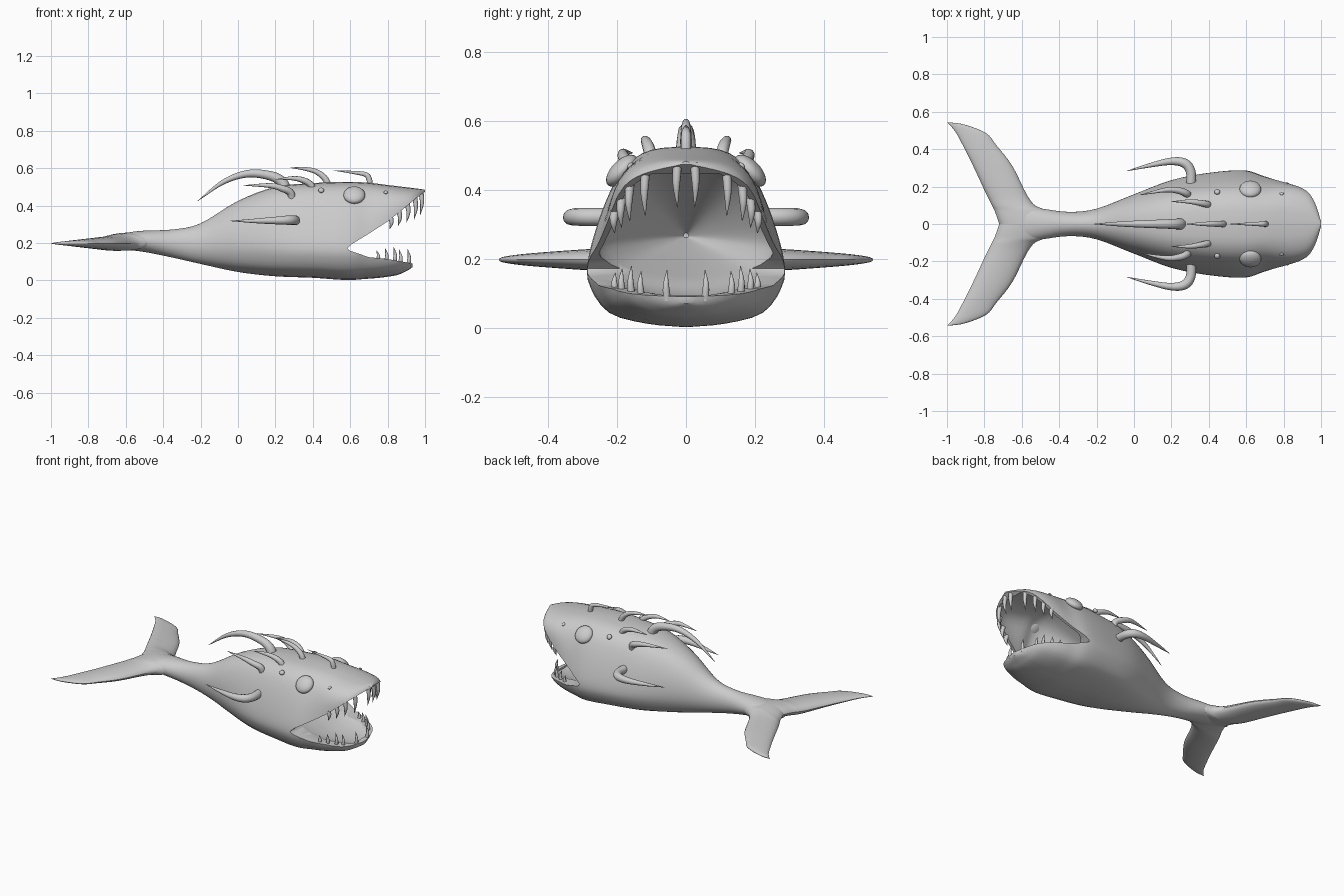
import bpy, bmesh, math
from mathutils import Vector, Matrix

if "Cube" in bpy.data.objects:
    bpy.data.objects.remove(bpy.data.objects["Cube"])


def resample(pts, n):
    """Catmull-Rom through tuples, n steps per segment."""
    p = [Vector(q) for q in pts]
    p = [p[0] * 2 - p[1]] + p + [p[-1] * 2 - p[-2]]
    out = []
    for i in range(1, len(p) - 2):
        a, b, c, d = p[i - 1:i + 3]
        for k in range(n):
            t = k / n
            out.append(0.5 * (2 * b + (c - a) * t + (2 * a - 5 * b + 4 * c - d) * t * t
                              + (3 * b - a - 3 * c + d) * t ** 3))
    return out + [p[-2]]


def step(a, b, x):
    t = min(1, max(0, (x - a) / (b - a)))
    return t * t * (3 - 2 * t)


def loft(name, rings, angle=40):
    """Skin a list of equal-length closed rings and cap both ends."""
    bm = bmesh.new()
    vs = [[bm.verts.new(p) for p in r] for r in rings]
    n = len(rings[0])
    for a, b in zip(vs, vs[1:]):
        for i in range(n):
            j = (i + 1) % n
            bm.faces.new((a[i], a[j], b[j], b[i]))
    bm.faces.new(vs[0])
    bm.faces.new(vs[-1])
    bmesh.ops.recalc_face_normals(bm, faces=bm.faces)
    return finish(name, bm, angle)


def finish(name, bm, angle=40):
    me = bpy.data.meshes.new(name)
    bm.to_mesh(me)
    bm.free()
    ob = bpy.data.objects.new(name, me)
    bpy.context.collection.objects.link(ob)
    smooth(ob, angle)
    return ob


def smooth(ob, angle=40):
    bpy.ops.object.select_all(action='DESELECT')
    ob.select_set(True)
    bpy.context.view_layer.objects.active = ob
    bpy.ops.object.shade_smooth_by_angle(angle=math.radians(angle))


def tube(name, path, radii, sides=12, n=6):
    """Tapering round horn along a smooth path."""
    pts = resample([(*p, r) for p, r in zip(path, radii)], n)
    rings = []
    for i, q in enumerate(pts):
        tan = (pts[min(i + 1, len(pts) - 1)] - pts[max(i - 1, 0)]).xyz.normalized()
        u = tan.cross(Vector((0.1, 1, 0.05))).normalized()
        if abs(tan.y) > .8:                        # sideways roots need another reference
            u = (Vector((0, 0, 1)) - tan * tan.z).normalized()
        v = tan.cross(u)
        if rings:                                  # keep the ring from twisting
            u = (prev - tan * prev.dot(tan)).normalized()
            v = tan.cross(u)
        prev = u
        r = max(q[3], 0.0008)
        rings.append([q.xyz + r * (u * math.cos(t) + v * math.sin(t))
                      for t in (2 * math.pi * k / sides for k in range(sides))])
    return loft(name, rings, 60)


def blob(name, loc, scale, normal):
    """Ellipsoid whose short axis follows the given normal."""
    bm = bmesh.new()
    bmesh.ops.create_uvsphere(bm, u_segments=24, v_segments=14, radius=1)
    rot = Vector(normal).to_track_quat('Z', 'Y').to_matrix().to_4x4()
    bm.transform(Matrix.Translation(loc) @ rot @ Matrix.Diagonal((*scale, 1)))
    return finish(name, bm, 180)


# Cross-section halves, as (width fraction, height fraction) from top to bottom
HEAD = resample([(0, 1), (.35, .98), (.6, .9), (.77, .75), (.91, .55), (1, .35),
                 (.97, .22), (.78, .08), (.4, .02), (0, 0)], 3)
BOX = resample([(0, 1), (.4, .985), (.75, .93), (.95, .82), (1, .6), (1, .4),
                (.98, .22), (.85, .1), (.45, .02), (0, 0)], 3)
N = len(HEAD)
OVAL = [Vector((math.sin(math.pi * i / (N - 1)), .5 + .5 * math.cos(math.pi * i / (N - 1))))
        for i in range(N)]


def body_ring(x, w, top, bot):
    b, c = step(-.3, .4, x), step(.65, .95, x)
    half = []
    for o, h, s in zip(OVAL, HEAD, BOX):
        f = o.lerp(h, b).lerp(s, c)
        k = .83 + .17 * step(.3, .8, f.y)          # lower jaw is shorter than snout
        px = x if x < .6 else .6 + (x - .6) * k
        half.append(Vector((px, w * f.x, bot + (top - bot) * f.y)))
    return half + [Vector((p.x, -p.y, p.z)) for p in half[-2:0:-1]]


# Body: sections of (x, half width, top, bottom)
body = loft("body", [body_ring(*s) for s in resample([
    (-.72, .01, .205, .19), (-.6, .09, .252, .165), (-.5, .083, .266, .152),
    (-.35, .065, .272, .122), (-.2, .082, .305, .088), (0, .16, .425, .045),
    (.2, .235, .5, .022), (.4, .272, .52, .014), (.58, .286, .527, .002),
    (.7, .265, .522, .008), (.8, .24, .51, .015), (.9, .2, .498, .028),
    (.95, .165, .492, .045), (.98, .11, .488, .058), (1, .03, .484, .07)], 4)])

# Mouth cutters: the hollow inside the head, and the side-view gape
cavity = loft("mouth_cavity_cutter", [body_ring(*s) for s in resample([
    (.25, .008, .275, .262), (.42, .14, .385, .2), (.6, .25, .485, .14),
    (.7, .24, .492, .105), (.8, .218, .488, .088), (.9, .18, .48, .083),
    (.965, .128, .474, .083)], 4)])
gape = [(.585, .172), (.61, .195), (.7, .25), (.8, .315), (.9, .395), (.96, .445), (1, .474),
        (1.1, .474), (1.1, .089), (.93, .091), (.8, .114), (.7, .124), (.63, .148), (.595, .16)]
wedge = loft("mouth_gape_cutter", [[(x, y, z) for x, z in gape] for y in (-.5, .5)])
for cutter in (cavity, wedge):
    bpy.context.view_layer.objects.active = body
    mod = body.modifiers.new("cut", 'BOOLEAN')
    mod.operation, mod.solver, mod.object = 'DIFFERENCE', 'EXACT', cutter
    bpy.ops.object.modifier_apply(modifier=mod.name)
    bpy.data.objects.remove(cutter)
smooth(body, 40)

# Tail flukes: spanwise stations of (y, leading x, trailing x, half thickness)
span = resample([(0, -.44, -.72, .046), (.07, -.47, -.745, .045), (.1, -.53, -.76, .043),
                 (.16, -.575, -.79, .038), (.31, -.65, -.86, .029), (.42, -.735, -.915, .021),
                 (.485, -.79, -.95, .015), (.53, -.9, -.985, .008), (.543, -.98, -1, .002)], 4)
for side, tag in ((1, "left"), (-1, "right")):
    loft("tail_fluke_" + tag, [[((a + b) / 2 + (a - b) / 2 * math.cos(t), side * y,
                                 .198 + .012 * step(.15, 0, y) + h * math.sin(t))
                                for t in (2 * math.pi * k / 20 for k in range(20))]
                               for y, a, b, h in span])

# Spines along the back
tube("back_spine_rear", [(.26, 0, .46), (.235, 0, .525), (.17, 0, .56), (.05, 0, .57),
                         (-.08, 0, .525), (-.215, 0, .425)], [.033, .029, .025, .02, .013, .001])
tube("back_spine_middle", [(.485, 0, .5), (.465, 0, .545), (.42, 0, .58), (.36, 0, .596),
                           (.28, 0, .603)], [.018, .017, .014, .01, .001])
tube("back_spine_front", [(.708, 0, .5), (.7, 0, .545), (.68, 0, .567), (.61, 0, .578),
                          (.51, 0, .588)], [.015, .015, .013, .008, .001])

# Tooth tables: (x, y, root z, tip z)
UPPER = [(.978, .025, .478, .35), (.945, .118, .45, .325), (.905, .163, .415, .31),
         (.86, .187, .375, .292), (.815, .207, .34, .275)]
LOWER = [(.91, .055, .08, .168), (.865, .13, .085, .165), (.835, .158, .09, .18),
         (.79, .185, .095, .172), (.745, .205, .1, .16)]

for s, tag in ((1, "left"), (-1, "right")):
    # Paired side spines
    tube("shoulder_spine_" + tag, [(.405, s * .1, .47), (.39, s * .105, .51), (.35, s * .113, .535),
                                   (.29, s * .12, .546), (.2, s * .12, .54)],
         [.019, .018, .016, .011, .001])
    tube("flank_spine_" + tag, [(.29, s * .15, .43), (.28, s * .163, .47), (.24, s * .178, .49),
                                (.17, s * .182, .507), (.03, s * .155, .508)],
         [.021, .02, .018, .013, .001])
    tube("side_fin_" + tag, [(.305, s * .2, .322), (.303, s * .28, .322), (.27, s * .325, .322),
                             (.2, s * .335, .32), (.09, s * .315, .318), (-.04, s * .283, .318)],
         [.026, .026, .025, .02, .012, .001])
    # Eyes, nostrils and brow bumps
    blob("eye_" + tag, (.622, s * .186, .456), (.058, .058, .03), (0, s * .72, .7))
    blob("nostril_" + tag, (.79, s * .163, .471), (.011, .011, .006), (0, s * .72, .7))
    blob("brow_bump_" + tag, (.445, s * .172, .482), (.016, .016, .012), (0, s * .7, .7))
    # Teeth
    for row, table in (("upper", UPPER), ("lower", LOWER)):
        for i, (x, y, z0, z1) in enumerate(table):
            r = .014 if row == "upper" else .012
            mid = (x + .006, s * (y + .003), (z0 + z1) / 2)
            tube(f"{row}_tooth_{tag}_{i + 1}", [(x, s * y, z0), mid, (x - .004, s * y, z1)],
                 [r, r * .75, .001], 10, 4)
